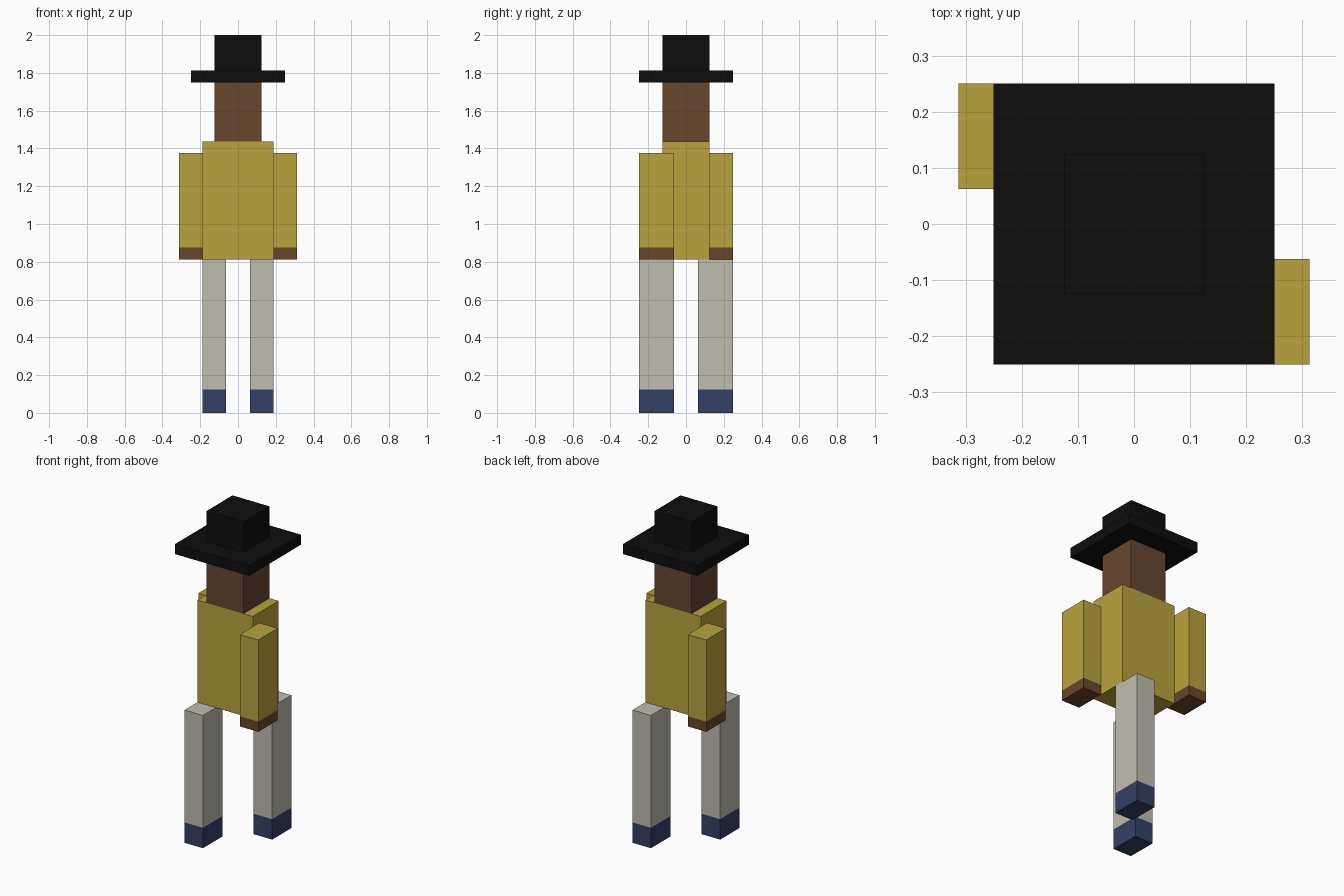
import bpy
import bmesh
from mathutils import Matrix, Vector

cube = bpy.data.objects.get("Cube")
if cube:
    bpy.data.objects.remove(cube, do_unlink=True)

U = 1 / 16  # block grid unit


def linear(c):
    c /= 255
    return c / 12.92 if c <= 0.04045 else ((c + 0.055) / 1.055) ** 2.4


def material(name, rgb):
    colour = tuple(linear(c) for c in rgb) + (1.0,)
    mat = bpy.data.materials.new(name)
    mat.use_nodes = True
    mat.diffuse_color = colour
    bsdf = next(n for n in mat.node_tree.nodes if n.type == 'BSDF_PRINCIPLED')
    bsdf.inputs["Base Color"].default_value = colour
    bsdf.inputs["Roughness"].default_value = 0.9
    return mat


black = material("hat black", (13, 13, 13))
brown = material("skin brown", (103, 70, 45))
yellow = material("shirt yellow", (186, 164, 60))
grey = material("trouser grey", (192, 188, 176))
blue = material("shoe blue", (52, 65, 102))


def block(name, lo, hi, mat, band_top=None, band_mat=None):
    """Box between two grid corners, with an optional coloured band at the bottom."""
    lo, hi = Vector(lo) * U, Vector(hi) * U
    centre = (lo + hi) / 2
    bm = bmesh.new()
    bmesh.ops.create_cube(bm, size=1, matrix=Matrix.Diagonal((*(hi - lo), 1)))
    mesh = bpy.data.meshes.new(name)
    mesh.materials.append(mat)
    if band_mat:
        cut = band_top * U - centre.z
        bmesh.ops.bisect_plane(bm, geom=bm.verts[:] + bm.edges[:] + bm.faces[:],
                               plane_co=(0, 0, cut), plane_no=(0, 0, 1))
        mesh.materials.append(band_mat)
        for face in bm.faces:
            face.material_index = int(face.calc_center_median().z < cut)
    bm.to_mesh(mesh)
    bm.free()
    obj = bpy.data.objects.new(name, mesh)
    obj.location = centre
    bpy.context.collection.objects.link(obj)
    return obj


# Torso, head and hat
block("torso", (-3, -2, 13), (3, 2, 23), yellow)
block("head", (-2, -2, 23), (2, 2, 28), brown)
block("hat_brim", (-4, -4, 28), (4, 4, 29), black)
block("hat_crown", (-2, -2, 29), (2, 2, 32), black)

# Striding limbs: each arm swings opposite to the leg on its side
block("left_arm", (3, -4, 13), (5, -1, 22), yellow, 14, brown)
block("right_arm", (-5, 1, 13), (-3, 4, 22), yellow, 14, brown)
block("left_leg", (1, 1, 0), (3, 4, 13), grey, 2, blue)
block("right_leg", (-3, -4, 0), (-1, -1, 13), grey, 2, blue)
